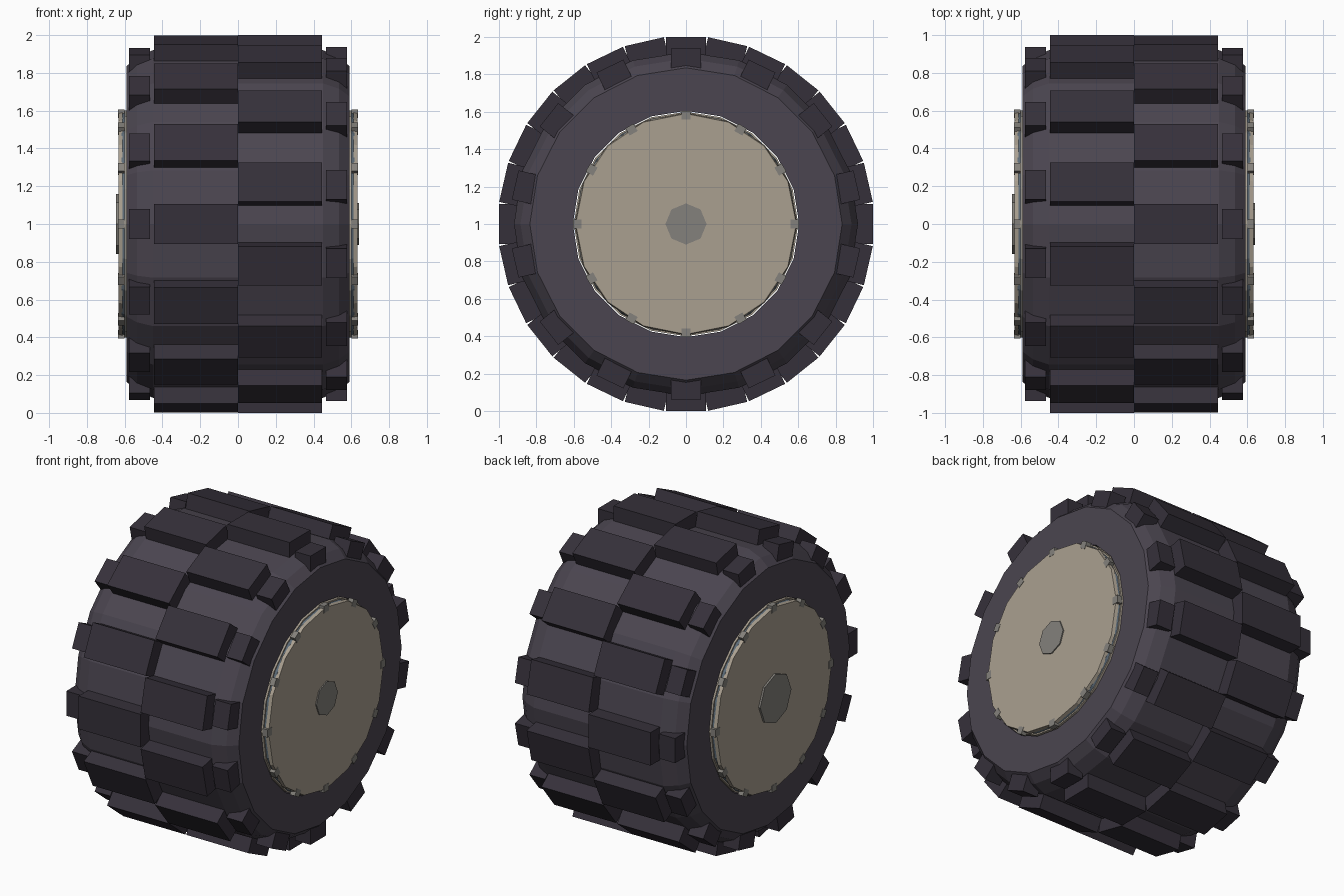
import bpy, bmesh, math
from mathutils import Matrix, Vector

if "Cube" in bpy.data.objects:
    bpy.data.objects.remove(bpy.data.objects["Cube"])

CENTER = Vector((0, 0, 1))


def material(name, r, g, b):
    m = bpy.data.materials.new(name)
    m.diffuse_color = (r, g, b, 1)
    m.use_nodes = True
    m.node_tree.nodes["Principled BSDF"].inputs["Base Color"].default_value = m.diffuse_color
    return m


RUBBER = material("rubber", 0.07, 0.06, 0.08)
TREAD = material("tread_rubber", 0.036, 0.03, 0.042)
METAL = material("rim_metal", 0.40, 0.35, 0.28)
STEEL = material("blue_steel", 0.11, 0.15, 0.19)
GREY = material("hub_grey", 0.23, 0.22, 0.20)


def finish(bm, name, mat):
    bmesh.ops.recalc_face_normals(bm, faces=bm.faces)
    me = bpy.data.meshes.new(name)
    bm.to_mesh(me)
    bm.free()
    me.materials.append(mat)
    ob = bpy.data.objects.new(name, me)
    ob.location = CENTER
    bpy.context.collection.objects.link(ob)
    return ob


def lathe(name, profile, sides, mat, closed=False):
    """Spin an (x, radius) profile around the x axle; open profiles get end caps."""
    bm = bmesh.new()
    rings = []
    for x, r in profile:
        rings.append([bm.verts.new((x, r * math.sin(math.tau * i / sides),
                                    r * math.cos(math.tau * i / sides)))
                      for i in range(sides)])
    pairs = list(zip(rings, rings[1:]))
    if closed:
        pairs.append((rings[-1], rings[0]))
    for a, b in pairs:
        for i in range(sides):
            j = (i + 1) % sides
            bm.faces.new((a[i], a[j], b[j], b[i]))
    if not closed:
        bm.faces.new(rings[0])
        bm.faces.new(rings[-1])
    return finish(bm, name, mat)


def block_ring(name, count, offset, x0, x1, r0, r1, width, mat):
    """Ring of boxes around the axle."""
    bm = bmesh.new()
    for i in range(count):
        rot = Matrix.Rotation(math.tau * (i + offset) / count, 4, 'X')
        mid = Matrix.Translation(((x0 + x1) / 2, 0, (r0 + r1) / 2))
        size = Matrix.Diagonal((abs(x1 - x0), width, r1 - r0, 1))
        bmesh.ops.create_cube(bm, size=1, matrix=rot @ mid @ size)
    return finish(bm, name, mat)


# Tyre carcass with chamfered shoulders and an open centre
half = [(0.59, 0.605), (0.59, 0.835), (0.535, 0.885), (0.45, 0.92)]
lathe("tyre", half + [(-x, r) for x, r in reversed(half)], 20, RUBBER, closed=True)

# Rim barrel filling the tyre
lathe("rim_barrel", [(-0.6, 0.6), (0.6, 0.6)], 20, METAL)

# Staggered tread, shoulder blocks and wheel faces on both sides
for side, s, offset, hub_r, hub_x in (("right", 1, 0, 0.11, 0.64),
                                      ("left", -1, 0.5, 0.16, 0.645)):
    block_ring(side + "_tread_lugs", 14, offset, 0, s * 0.445,
               0.86, 1.0, 0.214, TREAD)
    block_ring(side + "_shoulder_blocks", 14, offset, s * 0.465, s * 0.577,
               0.83, 0.937, 0.16, TREAD)
    lathe(side + "_rim_ring", [(s * 0.59, 0.595), (s * 0.616, 0.585)], 20, STEEL)
    lathe(side + "_wheel_cover", [(s * 0.612, 0.595), (s * 0.633, 0.59)], 16, METAL)
    block_ring(side + "_rim_bolts", 12, 0, s * 0.60, s * 0.635,
               0.56, 0.605, 0.05, GREY)
    lathe(side + "_hub", [(s * 0.62, hub_r), (s * hub_x, hub_r)], 8, GREY)
